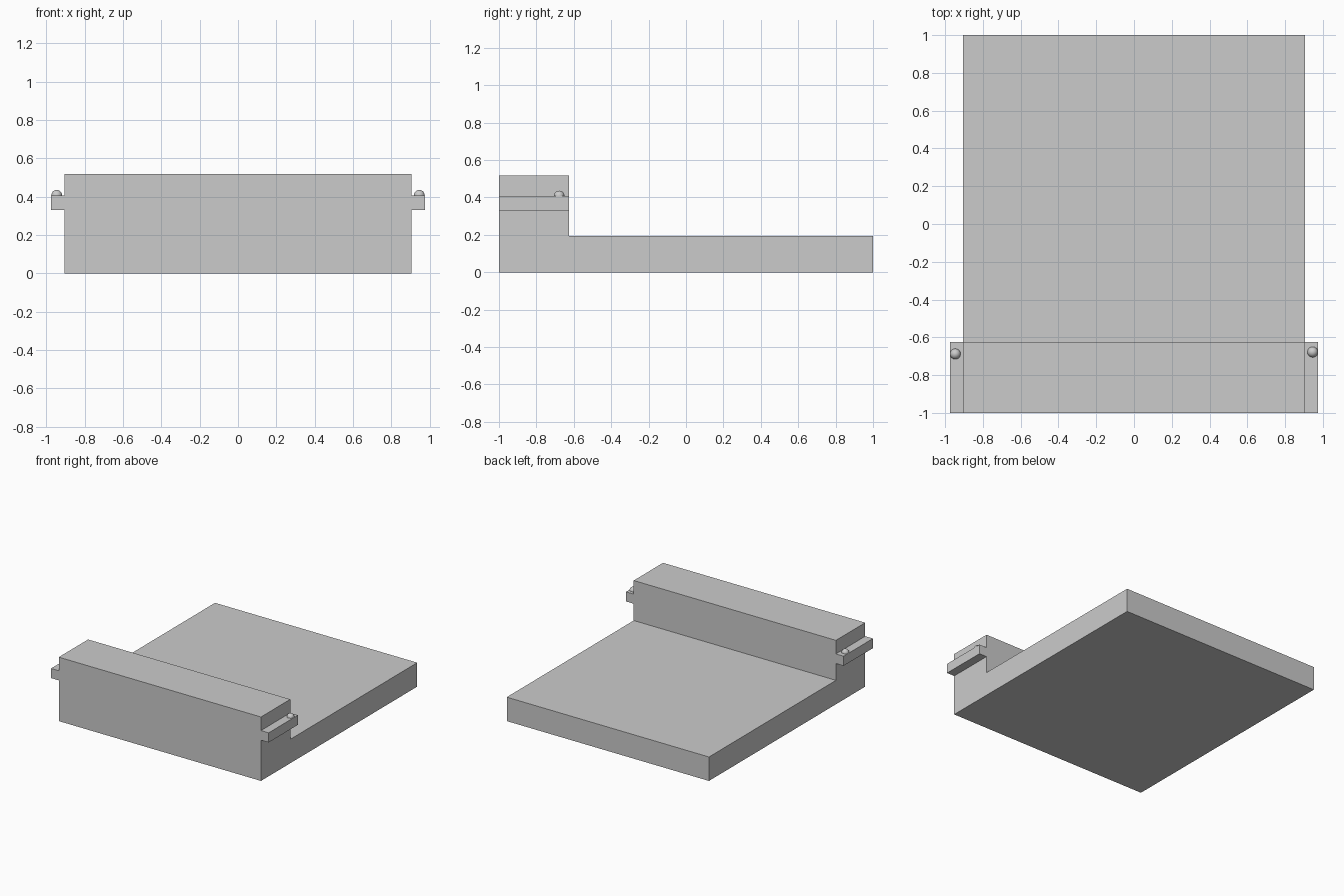
import bpy
import bmesh

cube = bpy.data.objects.get("Cube")
if cube:
    bpy.data.objects.remove(cube, do_unlink=True)

# Single plain grey
grey = bpy.data.materials.new("plain grey")
grey.use_nodes = True
colour = (0.6, 0.6, 0.6, 1)
grey.diffuse_color = colour
grey.node_tree.nodes["Principled BSDF"].inputs["Base Color"].default_value = colour


def extrude_profile(name, profile, x0, x1):
    """Extrude a (y, z) outline from x0 to x1."""
    bm = bmesh.new()
    face = bm.faces.new([bm.verts.new((x0, y, z)) for y, z in profile])
    result = bmesh.ops.extrude_face_region(bm, geom=[face])
    moved = [v for v in result["geom"] if isinstance(v, bmesh.types.BMVert)]
    bmesh.ops.translate(bm, verts=moved, vec=(x1 - x0, 0, 0))
    bmesh.ops.recalc_face_normals(bm, faces=bm.faces)
    mesh = bpy.data.meshes.new(name)
    bm.to_mesh(mesh)
    bm.free()
    mesh.materials.append(grey)
    obj = bpy.data.objects.new(name, mesh)
    bpy.context.collection.objects.link(obj)
    return obj


HALF, OUTER = 0.906, 0.975
FRONT, STEP, BACK = -1, -0.625, 1
RAIL_LOW, RAIL_TOP = 0.33, 0.408

# Slab with a raised front block
extrude_profile("stepped_base", [(FRONT, 0), (BACK, 0), (BACK, 0.194), (STEP, 0.194),
                                 (STEP, 0.518), (FRONT, 0.518)], -HALF, HALF)

# Side rails, each with a small round stud near its back end
rail = [(FRONT, RAIL_LOW), (STEP, RAIL_LOW), (STEP, RAIL_TOP), (FRONT, RAIL_TOP)]
for side, sign, stud_y in (("left", 1, -0.678), ("right", -1, -0.688)):
    extrude_profile(side + "_rail", rail, sign * HALF, sign * OUTER)
    bpy.ops.mesh.primitive_uv_sphere_add(segments=24, ring_count=12, radius=0.028,
                                         location=(sign * 0.946, stud_y, RAIL_TOP))
    stud = bpy.context.object
    stud.name = side + "_stud"
    stud.data.materials.append(grey)
    bpy.ops.object.shade_smooth()
